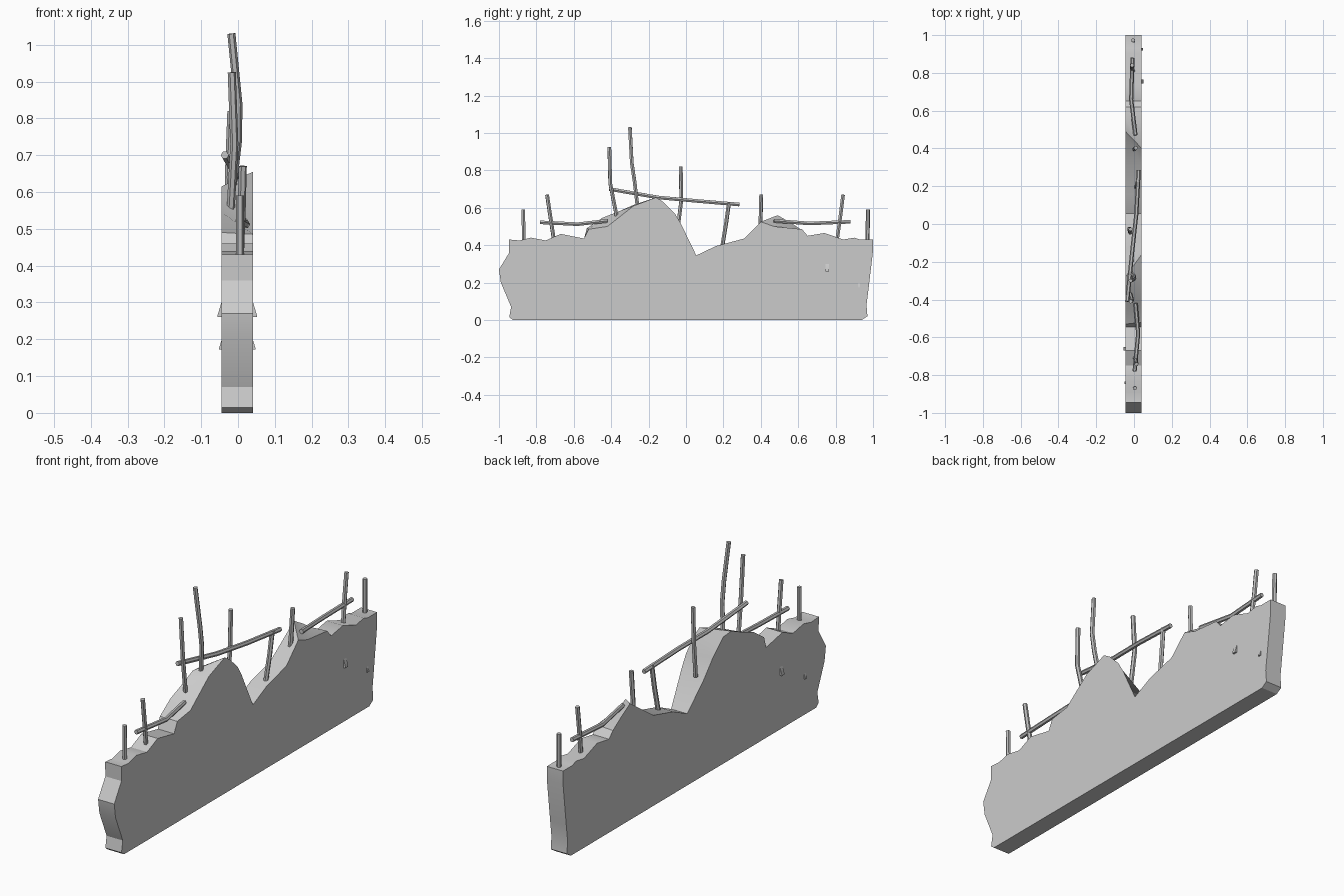
import bpy, bmesh, math

if "Cube" in bpy.data.objects:
    bpy.data.objects.remove(bpy.data.objects["Cube"])

X_RIGHT, X_LEFT = -0.045, 0.041


def material(name, value):
    m = bpy.data.materials.new(name)
    m.use_nodes = True
    colour = (value, value, value, 1)
    m.diffuse_color = colour
    m.node_tree.nodes["Principled BSDF"].inputs["Base Color"].default_value = colour
    return m


concrete = material("concrete grey", 0.6)
steel = material("steel grey", 0.5)


def add_mesh(name, bm, mat, angle=30):
    bmesh.ops.recalc_face_normals(bm, faces=bm.faces)
    me = bpy.data.meshes.new(name)
    bm.to_mesh(me)
    bm.free()
    me.materials.append(mat)
    ob = bpy.data.objects.new(name, me)
    bpy.context.collection.objects.link(ob)
    bpy.ops.object.select_all(action="DESELECT")
    ob.select_set(True)
    bpy.context.view_layer.objects.active = ob
    bpy.ops.object.shade_smooth_by_angle(angle=math.radians(angle))
    return ob


def wall(name, outline, broken):
    """Slab between two outlines; broken holds the points that differ on the far face."""
    bm = bmesh.new()
    near = [bm.verts.new((X_LEFT, y, z)) for y, z in outline]
    far = [bm.verts.new((X_RIGHT, *broken.get(i, p))) for i, p in enumerate(outline)]
    bm.faces.new(near)
    bm.faces.new(far)
    for i in range(len(near)):
        j = (i + 1) % len(near)
        bm.faces.new((near[i], near[j], far[j], far[i]))
    return add_mesh(name, bm, concrete)


# Broken wall, front half and back half
wall("front_wall",
     [(.055, 0), (-.925, 0), (-.945, .015), (-.935, .07), (-.99, .2), (-1, .27),
      (-.945, .36), (-.946, .43), (-.89, .425), (-.83, .44), (-.75, .425), (-.67, .46),
      (-.545, .435), (-.52, .485), (-.42, .5), (-.28, .61), (-.16, .655), (-.12, .63),
      (-.06, .57), (-.03, .52), (.055, .345)],
     {13: (-.53, .49), 14: (-.45, .545), 15: (-.36, .58), 16: (-.28, .615),
      17: (-.22, .61), 18: (-.14, .54), 19: (-.07, .46)})
wall("back_wall",
     [(.055, 0), (.055, .345), (.16, .395), (.31, .435), (.4, .525), (.47, .5),
      (.62, .485), (.65, .45), (.74, .465), (.84, .43), (.9, .44), (.93, .43),
      (1, .43), (1, .37), (.975, .16), (.965, .08), (.97, .02), (.94, 0)],
     {4: (.49, .56), 5: (.56, .52), 6: (.62, .48)})


# Small wedge stubs on both faces of the wall
def stub(name, x, side, y, z, size):
    bm = bmesh.new()
    ends = []
    for dy in (-size / 4, size / 4):
        ends.append([bm.verts.new((x + side * dx, y + dy, z + dz)) for dx, dz in
                     ((-.01, 0), (size / 4, 0), (size / 4, size / 6), (0, size), (-.01, size))])
    a, b = ends
    bm.faces.new(a)
    bm.faces.new(b)
    for i in range(5):
        j = (i + 1) % 5
        bm.faces.new((a[i], a[j], b[j], b[i]))
    add_mesh(name, bm, concrete)


for label, x, side, y0, y1 in (("left", X_LEFT, 1, .755, .925),
                               ("right", X_RIGHT, -1, -.66, -.84)):
    stub(f"large_stub_{label}", x, side, y0, .26, .04)
    stub(f"small_stub_{label}", x, side, y1, .172, .025)


# Bent reinforcing rods
def rod(name, points, radius=.011):
    cu = bpy.data.curves.new(name, "CURVE")
    cu.dimensions = "3D"
    cu.bevel_depth = radius
    cu.bevel_resolution = 1
    cu.use_fill_caps = True
    sp = cu.splines.new("POLY")
    sp.points.add(len(points) - 1)
    for p, co in zip(sp.points, points):
        p.co = (*co, 1)
    ob = bpy.data.objects.new(name, cu)
    bpy.context.collection.objects.link(ob)
    cu.materials.append(steel)
    bpy.ops.object.select_all(action="DESELECT")
    ob.select_set(True)
    bpy.context.view_layer.objects.active = ob
    bpy.ops.object.convert(target="MESH")
    bpy.ops.object.shade_smooth_by_angle(angle=math.radians(30))


upright_rods = [
    [(.005, -.87, .59), (.005, -.867, .4)],
    [(.013, -.743, .67), (.01, -.725, .55), (.005, -.705, .42)],
    [(-.017, -.41, .925), (-.01, -.405, .73), (-.02, -.37, .55)],
    [(-.018, -.3, 1.03), (.001, -.29, .84), (0, -.275, .74), (-.02, -.255, .57)],
    [(-.018, -.028, .82), (-.025, -.025, .64), (-.02, -.045, .48)],
    [(.022, .23, .63), (.018, .215, .52), (.01, .19, .37)],
    [(.01, .402, .67), (.005, .4, .57), (.003, .395, .48)],
    [(-.01, .84, .67), (-.01, .825, .55), (-.005, .805, .41)],
    [(-.005, .973, .59), (-.003, .97, .4)],
]
for n, pts in enumerate(upright_rods, 1):
    rod(f"upright_rod_{n}", pts)

rod("middle_cross_rod", [(-.036, -.41, .7), (-.01, -.15, .655), (.012, .05, .637), (.025, .285, .617)])
rod("front_cross_rod", [(.003, -.78, .522), (.022, -.58, .512), (.008, -.42, .53)])
rod("back_cross_rod", [(.008, .47, .53), (-.015, .66, .516), (-.008, .88, .525)])
